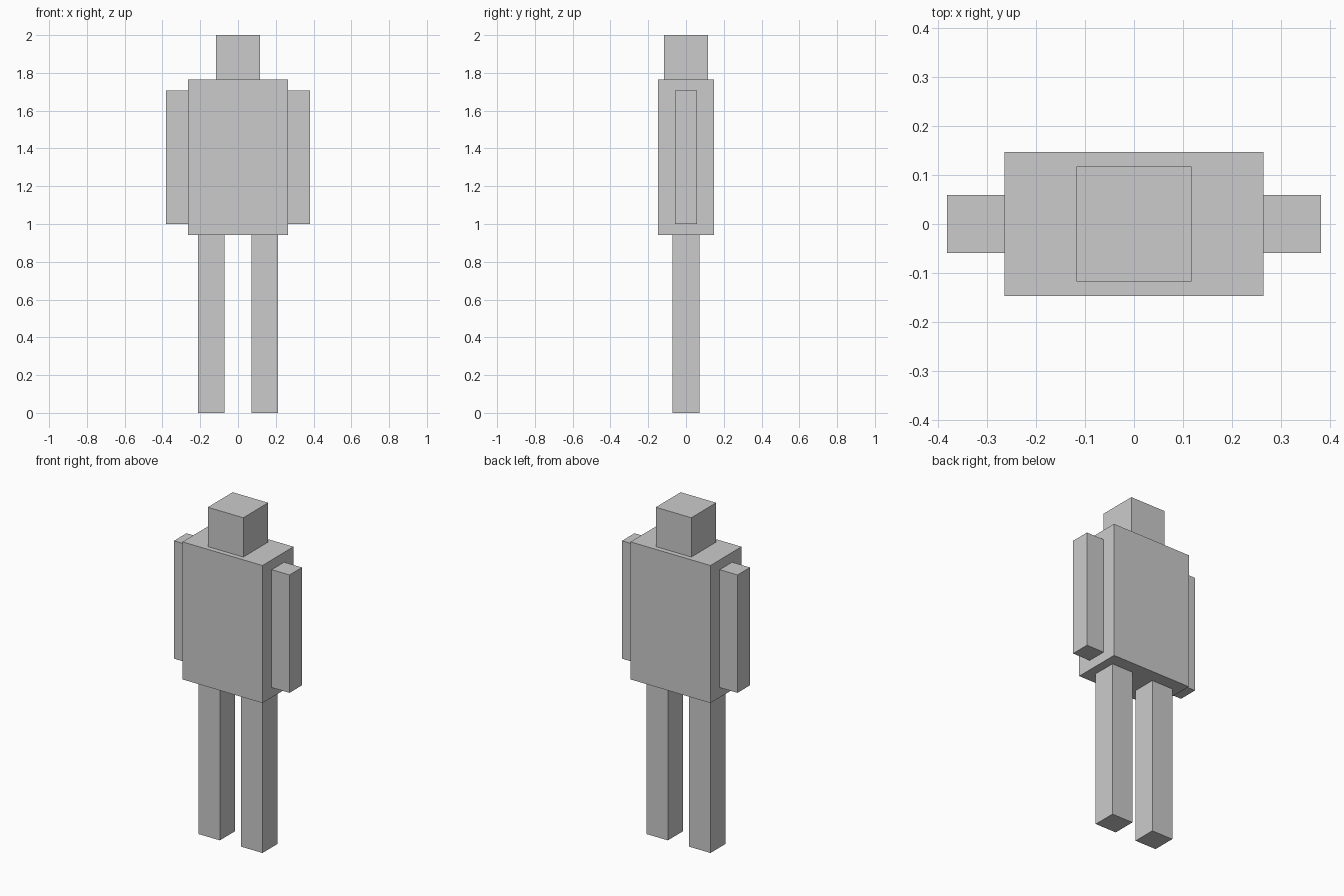
import bpy

if "Cube" in bpy.data.objects:
    bpy.data.objects.remove(bpy.data.objects["Cube"])

U = 2 / 17  # modelling unit: total height is 17 units


def box(name, center, size):
    bpy.ops.mesh.primitive_cube_add(size=1, location=[c * U for c in center])
    ob = bpy.context.object
    ob.name = name
    ob.scale = [s * U for s in size]
    bpy.ops.object.transform_apply(location=False, rotation=False, scale=True)
    return ob


# Torso and head
box("torso", (0, 0, 11.5), (4.5, 2.5, 7))
box("head", (0, 0, 16), (2, 2, 2))

# Mirrored limbs
for side, s in (("left", 1), ("right", -1)):
    box(side + "_arm", (s * 2.75, 0, 11.5), (1, 1, 6))
    box(side + "_leg", (s * 1.2, 0, 4), (1.2, 1.2, 8))
